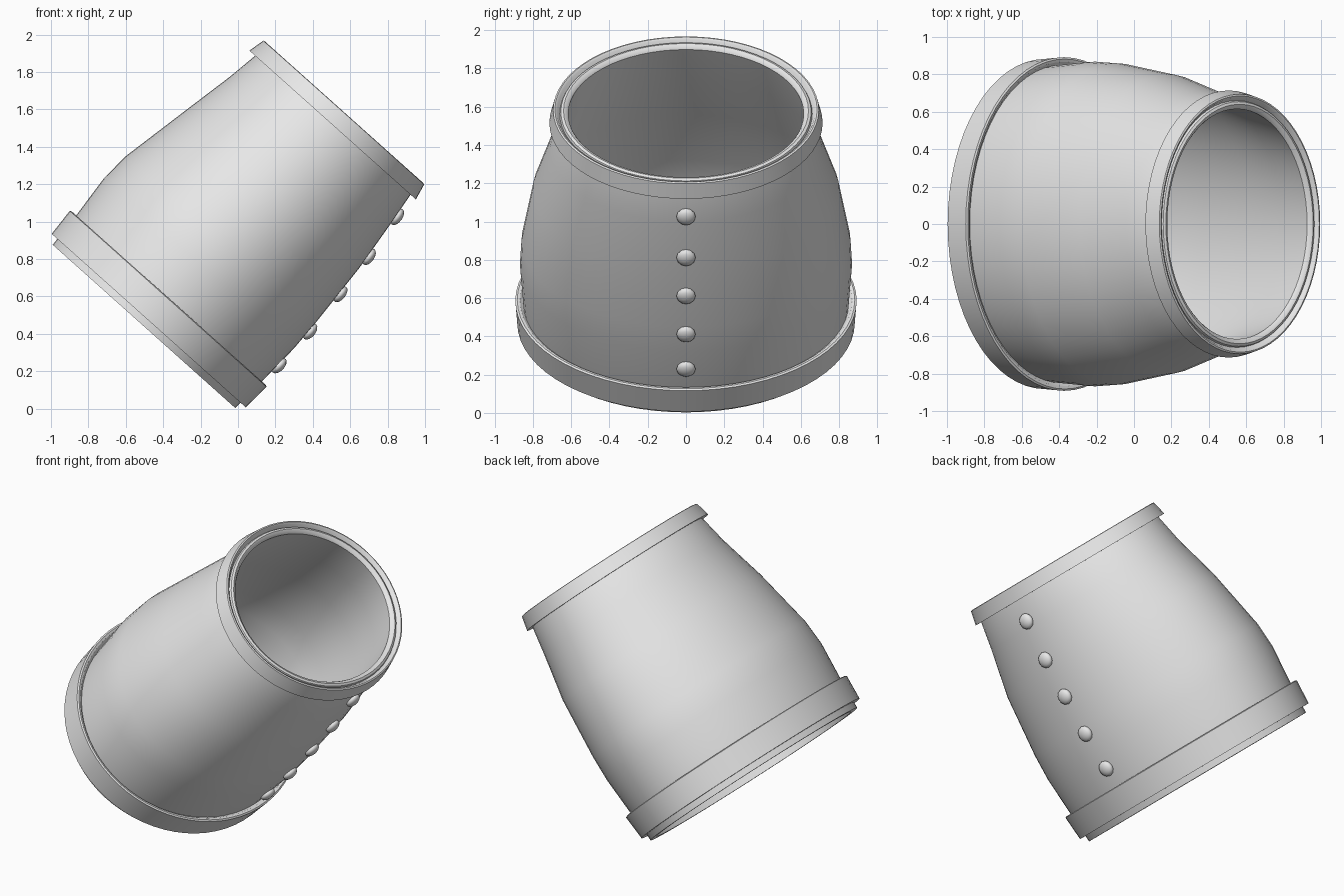
import bpy, bmesh, math
from mathutils import Matrix, Vector

cube = bpy.data.objects.get("Cube")
if cube:
    bpy.data.objects.remove(cube, do_unlink=True)

SEGMENTS = 64
# The cuff is built upright along its axis, then leaned over
LEAN = Matrix.Translation((0, 0, -0.01)) @ Matrix.Rotation(math.radians(41.8), 4, 'Y')

grey = bpy.data.materials.new("light_grey")
grey.use_nodes = True
grey.diffuse_color = (0.8, 0.8, 0.8, 1)
grey.node_tree.nodes["Principled BSDF"].inputs["Base Color"].default_value = (0.8, 0.8, 0.8, 1)


def finish(name, bm, angle=35):
    bmesh.ops.recalc_face_normals(bm, faces=bm.faces)
    mesh = bpy.data.meshes.new(name)
    bm.to_mesh(mesh)
    bm.free()
    mesh.materials.append(grey)
    obj = bpy.data.objects.new(name, mesh)
    bpy.context.collection.objects.link(obj)
    bpy.ops.object.select_all(action='DESELECT')
    obj.select_set(True)
    bpy.context.view_layer.objects.active = obj
    bpy.ops.object.shade_smooth_by_angle(angle=math.radians(angle))
    return obj


def loft(name, rows):
    """Closed loop of oval rows: (height, centre, half depth, half width)."""
    bm = bmesh.new()
    loops = []
    for h, c, rx, ry in rows:
        loop = []
        for i in range(SEGMENTS):
            a = math.tau * i / SEGMENTS
            loop.append(bm.verts.new(LEAN @ Vector((c + rx * math.cos(a), ry * math.sin(a), h))))
        loops.append(loop)
    for k, low in enumerate(loops):
        high = loops[(k + 1) % len(loops)]
        for i in range(SEGMENTS):
            j = (i + 1) % SEGMENTS
            bm.faces.new((low[i], low[j], high[j], high[i]))
    return finish(name, bm)


def band(name, base, profile):
    """Ring whose section is (offset from the base oval, height)."""
    c, rx, ry = base
    return loft(name, [(h, c, rx + d, ry + d) for d, h in profile])


# Sleeve wall, open at both ends
outer = [(0.0, -0.674, 0.655, 0.84), (0.2, -0.674, 0.666, 0.852),
         (0.447, -0.68, 0.682, 0.868), (0.612, -0.678, 0.676, 0.86),
         (1.0, -0.652, 0.628, 0.80), (1.3, -0.64, 0.582, 0.712),
         (1.54, -0.638, 0.548, 0.66)]
WALL = 0.045
inner = [(h, c, rx - WALL, ry - WALL) for h, c, rx, ry in reversed(outer)]
lip = [(1.54 + rise, -0.638, 0.548 - d, 0.66 - d)
       for d, rise in ((0.006, 0.014), (0.02, 0.02), (0.036, 0.013))]
loft("sleeve", outer + lip + inner)

# Trim bands at both openings
band("upper_band", (-0.64, 0.55, 0.667),
     [(-0.02, 1.475), (0.047, 1.475), (0.027, 1.564), (0.018, 1.567),
      (0.007, 1.56), (0.0, 1.545), (-0.02, 1.53)])
band("lower_band", (-0.676, 0.666, 0.852),
     [(-0.02, 0.04), (0.03, 0.04), (0.04, 0.196), (0.03, 0.201),
      (0.015, 0.197), (0.005, 0.185), (-0.02, 0.17)])

# Row of domed buttons down the seam
for n, h in enumerate((0.325, 0.571, 0.828, 1.079, 1.339)):
    for a, b in zip(outer, outer[1:]):
        if a[0] <= h <= b[0]:
            edge_a, edge_b = a[1] + a[2], b[1] + b[2]
            slope = (edge_b - edge_a) / (b[0] - a[0])
            u = edge_a + slope * (h - a[0])
    bm = bmesh.new()
    bmesh.ops.create_uvsphere(bm, u_segments=12, v_segments=8, radius=0.05)
    place = (LEAN @ Matrix.Translation((u + 0.008, 0, h))
             @ Matrix.Rotation(math.pi / 2 + math.atan(slope), 4, 'Y')
             @ Matrix.Diagonal((1, 1, 0.55, 1)))
    bmesh.ops.transform(bm, matrix=place, verts=bm.verts)
    finish("button_%d" % (n + 1), bm, 50)
